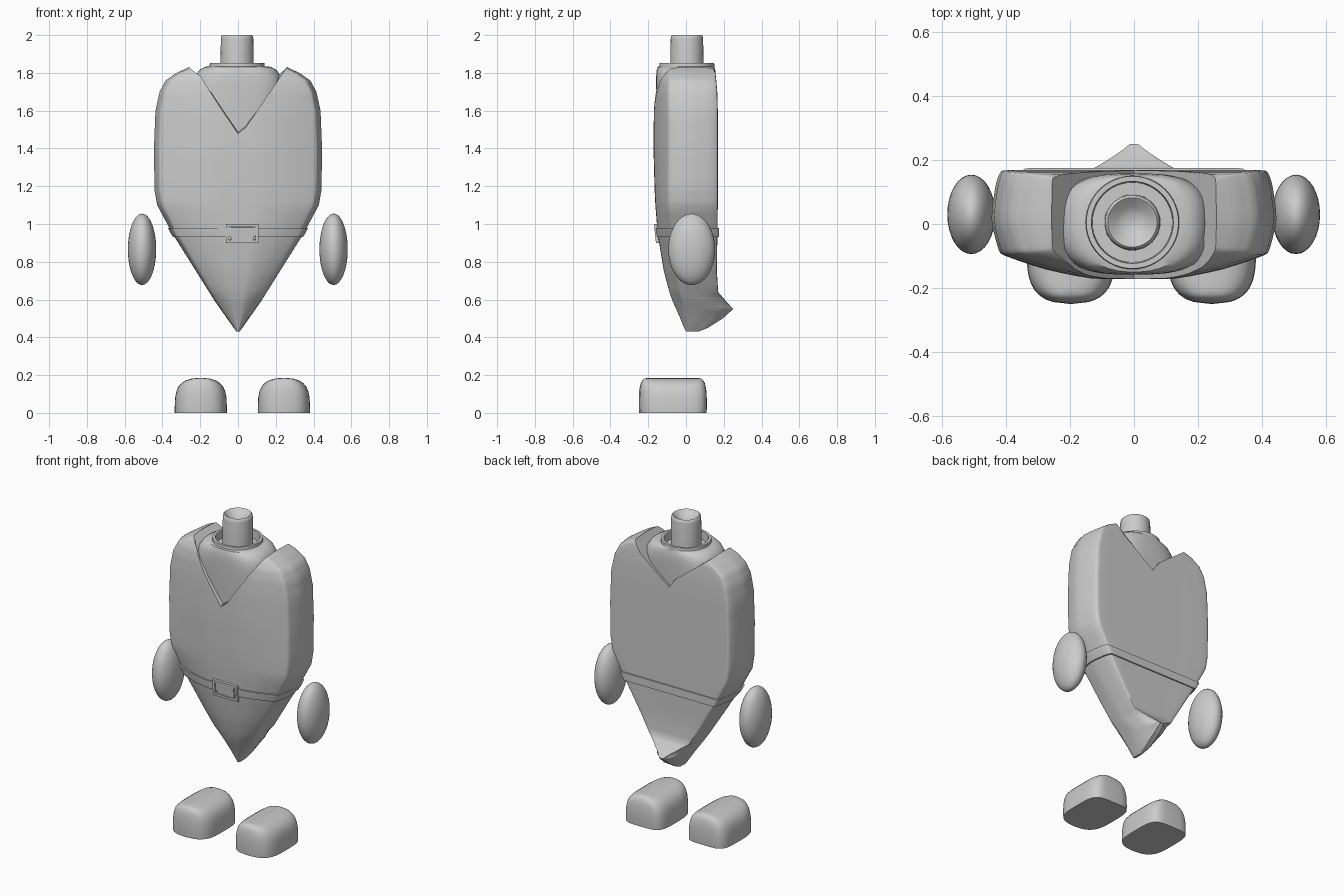
import bpy, bmesh, math
from mathutils import Vector

if "Cube" in bpy.data.objects:
    bpy.data.objects.remove(bpy.data.objects["Cube"])

TAU = math.tau


def finish(obj, angle=35):
    bpy.ops.object.select_all(action='DESELECT')
    obj.select_set(True)
    bpy.context.view_layer.objects.active = obj
    bpy.ops.object.shade_smooth_by_angle(angle=math.radians(angle))


def loft(name, rings, angle=35, cap=True, closed=False):
    bm = bmesh.new()
    vs = [[bm.verts.new(p) for p in r] for r in rings]
    n = len(vs[0])
    pairs = list(zip(vs, vs[1:])) + ([(vs[-1], vs[0])] if closed else [])
    for a, b in pairs:
        for i in range(n):
            j = (i + 1) % n
            bm.faces.new((a[i], a[j], b[j], b[i]))
    if cap and not closed:
        bm.faces.new(vs[0][::-1])
        bm.faces.new(vs[-1])
    bmesh.ops.recalc_face_normals(bm, faces=bm.faces)
    me = bpy.data.meshes.new(name)
    bm.to_mesh(me)
    bm.free()
    obj = bpy.data.objects.new(name, me)
    bpy.context.collection.objects.link(obj)
    finish(obj, angle)
    return obj


def superellipse(cx, cy, z, rx, ry, p, n=48):
    out = []
    for i in range(n):
        c, s = math.cos(TAU * i / n), math.sin(TAU * i / n)
        out.append((cx + rx * math.copysign(abs(c) ** (2 / p), c),
                    cy + ry * math.copysign(abs(s) ** (2 / p), s), z))
    return out


# Torso rows: z, half width, front y, front corner y, back y, back width factor
ROWS = [
    (0.43, 0.008, 0.00, 0.01, 0.065, 0.8),
    (0.45, 0.023, -0.01, 0.01, 0.115, 0.6),
    (0.50, 0.058, -0.03, 0.00, 0.195, 0.3),
    (0.55, 0.093, -0.052, -0.01, 0.25, 0.15),
    (0.59, 0.122, -0.07, -0.02, 0.212, 0.55),
    (0.64, 0.153, -0.088, -0.04, 0.17, 0.9),
    (0.75, 0.222, -0.117, -0.06, 0.163, 0.92),
    (0.95, 0.348, -0.150, -0.085, 0.166, 0.92),
    (1.10, 0.428, -0.162, -0.10, 0.168, 0.93),
    (1.18, 0.442, -0.166, -0.10, 0.168, 0.93),
    (1.40, 0.445, -0.172, -0.10, 0.168, 0.93),
    (1.60, 0.437, -0.170, -0.10, 0.168, 0.93),
    (1.70, 0.415, -0.164, -0.10, 0.165, 0.93),
    (1.76, 0.383, -0.155, -0.095, 0.16, 0.93),
    (1.80, 0.325, -0.140, -0.09, 0.155, 0.93),
    (1.835, 0.25, -0.115, -0.08, 0.14, 0.93),
]


def row_at(z):
    k = max(i for i in range(len(ROWS) - 1) if ROWS[i][0] <= z + 1e-9)
    a, b = ROWS[k], ROWS[k + 1]
    t = (z - a[0]) / (b[0] - a[0])
    return [p + (q - p) * t for p, q in zip(a, b)]


def section(z, grow=0.0):
    z, w, f, c, b, k = row_at(z)
    w, f, c, b = w + grow, f - grow, c - grow, b + grow
    e = min(0.02, w * 0.3)
    half = [(0.3 * w, f + 0.03 * (c - f)), (0.62 * w, f + 0.42 * (c - f)),
            (0.9 * w, c), (0.95 * w, c + e), (w, 0.5 * (b + c) - 0.02),
            (w * (0.6 + 0.4 * k), b - 2.5 * e), (w * k * 1.01, b - 0.4 * e),
            (w * k * 0.95, b), (0.5 * w * k, b)]
    pts = [(0, f)] + half + [(0, b)] + [(-x, y) for x, y in reversed(half)]
    n, out = len(pts), []
    for i in range(n):
        p = [Vector(pts[(i + j) % n]) for j in (-1, 0, 1, 2)]
        for s in range(3):
            t = s / 3
            m1, m2 = (p[2] - p[0]) * 0.35, (p[3] - p[1]) * 0.35
            v = ((2*t**3 - 3*t*t + 1) * p[1] + (t**3 - 2*t*t + t) * m1
                 + (3*t*t - 2*t**3) * p[2] + (t**3 - t*t) * m2)
            out.append((v.x, v.y, z))
    return out


# Robe body with a V neckline cut through front and back
zs = []
for a, b in zip(ROWS, ROWS[1:]):
    zs += [a[0] + (b[0] - a[0]) * i / 3 for i in range(3)]
zs.append(ROWS[-1][0])
robe = loft("robe_body", [section(z) for z in zs], 40)
cutter = loft("neckline_cutter", [
    [(0, y, tip), (0.255, y, 1.825), (0.30, y, 1.95), (-0.30, y, 1.95), (-0.255, y, 1.825)]
    for y, tip in ((-0.25, 1.45), (0.25, 1.63))])
cutter.hide_render = True
cutter.hide_set(True)
mod = robe.modifiers.new("neckline", 'BOOLEAN')
mod.operation = 'DIFFERENCE'
mod.object = cutter
mod.solver = 'EXACT'
bpy.context.view_layer.objects.active = robe
bpy.ops.object.modifier_apply(modifier=mod.name)
bpy.data.objects.remove(cutter)
finish(robe, 40)

# Inner shirt with round collar groove
shirt = [superellipse(0, 0, z, rx, ry, p) for z, rx, ry, p in (
    (1.40, 0.20, 0.145, 3), (1.60, 0.23, 0.154, 3), (1.73, 0.235, 0.158, 3),
    (1.78, 0.228, 0.158, 2.8), (1.815, 0.205, 0.155, 2.6), (1.832, 0.175, 0.15, 2.3))]
shirt += [superellipse(-0.005, 0.005, z, r, r, 2) for z, r in (
    (1.835, 0.146), (1.852, 0.144), (1.852, 0.128), (1.80, 0.125))]
loft("shirt", shirt)

# Neck post with dished top
loft("neck", [superellipse(-0.005, 0.005, z, r, r, 2) for z, r in (
    (1.77, 0.088), (1.98, 0.086), (1.995, 0.083), (2.0, 0.077), (1.995, 0.070),
    (1.975, 0.050), (1.963, 0.025), (1.96, 0.004))], 50)

# Belt band
g = 0.008
loft("belt", [section(0.93, -0.01), section(0.93, g), section(0.955, g),
              section(0.98, g), section(0.98, -0.01)], 40, closed=True)


# Buckle frame and tongue
def box(name, x, z, sx, sz, y=-0.156, sy=0.016):
    bpy.ops.mesh.primitive_cube_add(size=1, location=(x, y - (z - 0.95) * 0.1, z),
                                    rotation=(0.1, 0, 0))
    o = bpy.context.object
    o.name = name
    o.scale = (sx, sy, sz)


for i, z in enumerate((0.908, 0.992)):
    box(f"buckle_bar_{i}", 0.023, z, 0.172, 0.016)
for i, x in enumerate((-0.055, 0.101)):
    box(f"buckle_side_{i}", x, 0.95, 0.016, 0.1)
box("buckle_plate", 0.023, 0.95, 0.12, 0.066, -0.153)

# Hands
for side, x in (("left", -0.508), ("right", 0.506)):
    bpy.ops.mesh.primitive_uv_sphere_add(segments=32, ring_count=20, radius=1,
                                         location=(x, 0.03, 0.866))
    o = bpy.context.object
    o.name = side + "_hand"
    o.scale = (0.075, 0.124, 0.189)
    finish(o, 60)


# Feet: domed blocks, rounder toward the toe
def foot_ring(cx, z, w, inset):
    ring = superellipse(0, 0, z, w, 1, 4.5)
    out = []
    for x, y, _ in ring:
        y = -0.07 + y * (0.18 - inset)
        if y < -0.07:
            y += 0.035 * min(1, abs(x) / 0.1375) ** 2
        out.append((cx + x, y, z))
    return out


for side, cx in (("left", -0.197), ("right", 0.243)):
    loft(side + "_foot", [foot_ring(cx, z, w, i) for z, w, i in (
        (0.0, 0.138, 0.002), (0.02, 0.1385, 0), (0.08, 0.136, 0), (0.115, 0.129, 0.002),
        (0.14, 0.118, 0.006), (0.158, 0.102, 0.011), (0.172, 0.08, 0.018),
        (0.181, 0.05, 0.028), (0.185, 0.018, 0.045))], 45)
